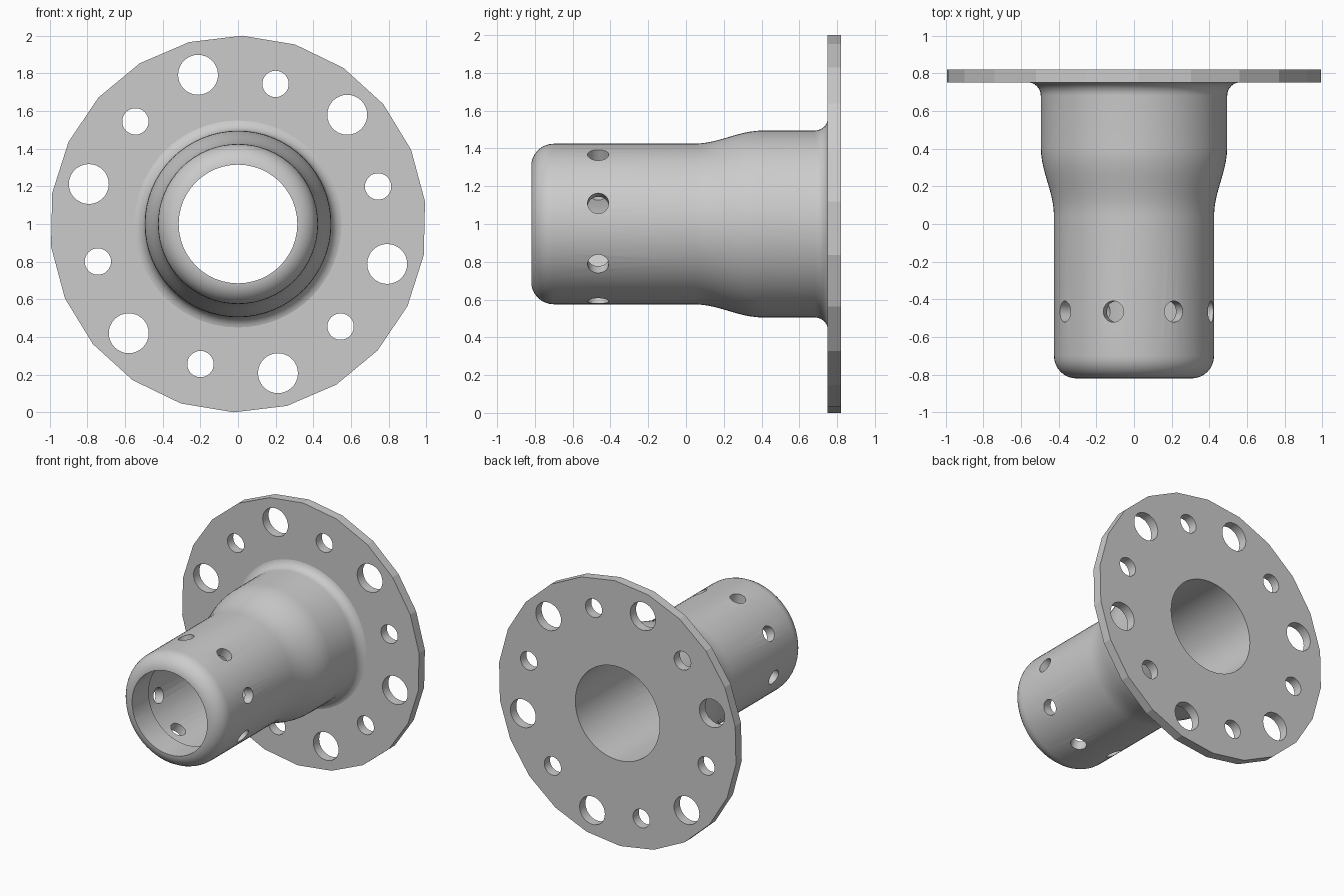
import bpy, bmesh
from math import sin, cos, pi, radians
from mathutils import Matrix, Vector

if "Cube" in bpy.data.objects:
    bpy.data.objects.remove(bpy.data.objects["Cube"])


def make_object(name, bm):
    bmesh.ops.recalc_face_normals(bm, faces=bm.faces)
    mesh = bpy.data.meshes.new(name)
    bm.to_mesh(mesh)
    bm.free()
    ob = bpy.data.objects.new(name, mesh)
    bpy.context.collection.objects.link(ob)
    return ob


def lathe(name, profile, sides, start=0.0):
    """Capped solid of revolution about the y axis at z = 1; profile is (r, y)."""
    bm = bmesh.new()
    rings = []
    for r, y in profile:
        angles = [start + 2 * pi * i / sides for i in range(sides)]
        rings.append([bm.verts.new((r * cos(a), y, 1 + r * sin(a))) for a in angles])
    for a, b in zip(rings, rings[1:]):
        for i in range(sides):
            j = (i + 1) % sides
            bm.faces.new((a[i], a[j], b[j], b[i]))
    bm.faces.new(rings[0])
    bm.faces.new(rings[-1])
    return make_object(name, bm)


def add_pin(bm, centre, axis, radius, length):
    rot = Vector((0, 0, 1)).rotation_difference(Vector(axis)).to_matrix().to_4x4()
    bmesh.ops.create_cone(bm, cap_ends=True, segments=32, radius1=radius,
                          radius2=radius, depth=length,
                          matrix=Matrix.Translation(centre) @ rot)


def boolean(target, other, operation):
    mod = target.modifiers.new("cut", 'BOOLEAN')
    mod.operation = operation
    mod.solver = 'EXACT'
    mod.object = other
    bpy.context.view_layer.objects.active = target
    bpy.ops.object.modifier_apply(modifier=mod.name)
    bpy.data.objects.remove(other, do_unlink=True)


# Stepped tube: rounded nose, S-shaped shoulder, fillet into the flange
N = 8
profile = [(0.305 + 0.12 * sin(pi / 2 * i / N), -0.70 - 0.12 * cos(pi / 2 * i / N))
           for i in range(N + 1)]
profile += [(0.425 + 0.035 * (1 - cos(pi * i / 10)), 0.04 + 0.37 * i / 10)
            for i in range(11)]
profile += [(0.565 - 0.07 * cos(pi / 2 * i / N), 0.682 + 0.07 * sin(pi / 2 * i / N))
            for i in range(N + 1)]
profile.append((0.565, 0.79))
body = lathe("flanged_tube", profile, 64)

# Many-sided flange plate
flange = lathe("flange", [(1.0, 0.75), (1.0, 0.82)], 22, radians(90 - 1.3))
boolean(body, flange, 'UNION')

# Bore with a narrower lip at the nose
bore = lathe("bore_cutter", [(0.315, -1.0), (0.315, -0.62), (0.354, -0.62),
                             (0.354, 1.0)], 48)
boolean(body, bore, 'DIFFERENCE')

# Flange bolt holes and radial holes near the nose
bm = bmesh.new()
for k in range(6):
    for deg, ring, radius in ((45, 0.82, 0.106), (75, 0.77, 0.07)):
        a = radians(deg + 60 * k)
        add_pin(bm, (ring * cos(a), 0.785, 1 + ring * sin(a)), (0, 1, 0), radius, 0.2)
for k in range(8):
    a = radians(15 + 45 * k)
    add_pin(bm, (0.4 * cos(a), -0.465, 1 + 0.4 * sin(a)), (cos(a), 0, sin(a)), 0.056, 0.2)
boolean(body, make_object("hole_cutter", bm), 'DIFFERENCE')

bpy.ops.object.select_all(action='DESELECT')
body.select_set(True)
bpy.context.view_layer.objects.active = body
bpy.ops.object.shade_smooth_by_angle(angle=radians(14))
